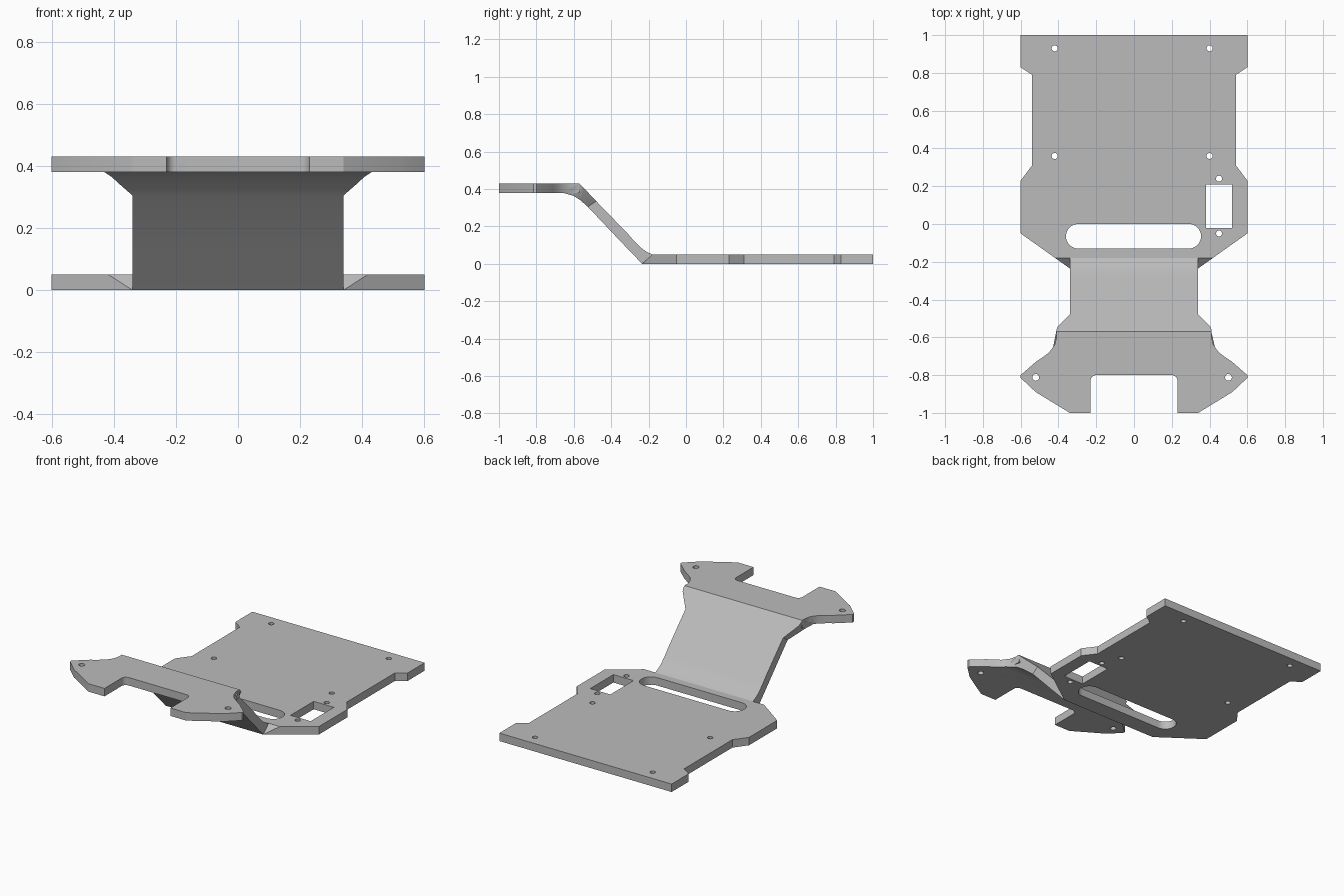
import bpy, bmesh, math
from mathutils import Vector

cube = bpy.data.objects.get("Cube")
if cube:
    bpy.data.objects.remove(cube, do_unlink=True)

grey = bpy.data.materials.new("plain grey metal")
grey.use_nodes = True
COLOUR = (0.5, 0.5, 0.5, 1)
grey.diffuse_color = COLOUR
grey.node_tree.nodes["Principled BSDF"].inputs["Base Color"].default_value = COLOUR

T = 0.05          # sheet thickness
TOP = 0.38        # underside of the raised plate


def make_object(name, bm):
    bmesh.ops.recalc_face_normals(bm, faces=bm.faces[:])
    mesh = bpy.data.meshes.new(name)
    bm.to_mesh(mesh)
    bm.free()
    mesh.materials.append(grey)
    obj = bpy.data.objects.new(name, mesh)
    bpy.context.collection.objects.link(obj)
    return obj


def prism(points, z0, z1):
    bm = bmesh.new()
    face = bm.faces.new([bm.verts.new((x, y, z0)) for x, y in points])
    out = bmesh.ops.extrude_face_region(bm, geom=[face])
    verts = [g for g in out["geom"] if isinstance(g, bmesh.types.BMVert)]
    bmesh.ops.translate(bm, verts=verts, vec=(0, 0, z1 - z0))
    return bm


def mirrored(half):
    return half + [(-x, y) for x, y in reversed(half)]


def rounded_rect(x0, x1, y0, y1, r, steps=8):
    pts = []
    corners = [(x1 - r, y1 - r), (x0 + r, y1 - r), (x0 + r, y0 + r), (x1 - r, y0 + r)]
    for i, (cx, cy) in enumerate(corners):
        for k in range(steps + 1):
            a = math.pi / 2 * (i + k / steps)
            pts.append((cx + r * math.cos(a), cy + r * math.sin(a)))
    return pts


def circle(cx, cy, r, n=20):
    return [(cx + r * math.cos(math.tau * i / n), cy + r * math.sin(math.tau * i / n))
            for i in range(n)]


def boolean(target, other, operation):
    mod = target.modifiers.new("bool", "BOOLEAN")
    mod.operation = operation
    mod.solver = "EXACT"
    mod.object = other
    bpy.context.view_layer.objects.active = target
    bpy.ops.object.modifier_apply(modifier=mod.name)
    bpy.data.objects.remove(other, do_unlink=True)


# Base plate, with its front edge cut to a slope
base_half = [(0.6, 1), (0.6, 0.83), (0.54, 0.79), (0.54, 0.31),
             (0.6, 0.23), (0.6, -0.05), (0.34, -0.235)]
bm = prism(mirrored(base_half), 0, T)
bmesh.ops.bisect_plane(bm, geom=bm.verts[:] + bm.edges[:] + bm.faces[:], dist=1e-4,
                       plane_co=(0, -0.235, 0), plane_no=Vector((0, -T, 0.055)).normalized(),
                       clear_outer=True)
bmesh.ops.contextual_create(bm, geom=[e for e in bm.edges if e.is_boundary])
plate = make_object("bent_plate", bm)

# Raised plate with two wings
wing_half = [(0.41, -0.57), (0.41, -0.60), (0.42, -0.64), (0.45, -0.68), (0.49, -0.71),
             (0.52, -0.73), (0.6, -0.80), (0.6, -0.815), (0.52, -0.89), (0.34, -1)]
raised = make_object("raised_plate", prism(mirrored(wing_half), TOP, TOP + T))

# Sloped web: upper y, z, half width, then lower y, z, half width
stations = [
    (-0.57, 0.43, 0.41, -0.66, 0.38, 0.43),
    (-0.56, 0.42, 0.41, -0.60, 0.363, 0.405),
    (-0.545, 0.404, 0.405, -0.565, 0.34, 0.38),
    (-0.48, 0.335, 0.34, -0.525, 0.305, 0.34),
    (-0.31, 0.16, 0.34, -0.345, 0.115, 0.34),
    (-0.28, 0.125, 0.34, -0.30, 0.068, 0.34),
    (-0.24, 0.085, 0.34, -0.27, 0.037, 0.34),
    (-0.21, 0.064, 0.34, -0.25, 0.016, 0.34),
    (-0.18, 0.05, 0.34, -0.235, 0, 0.34),
]
bm = bmesh.new()
rings = [[bm.verts.new(c) for c in ((-wu, yu, zu), (wu, yu, zu), (wl, yl, zl), (-wl, yl, zl))]
         for yu, zu, wu, yl, zl, wl in stations]
for a, b in zip(rings, rings[1:]):
    for i in range(4):
        j = (i + 1) % 4
        bm.faces.new((a[i], a[j], b[j], b[i]))
bm.faces.new(rings[0])
bm.faces.new(rings[-1])
web = make_object("sloped_web", bm)

boolean(plate, web, "UNION")
boolean(plate, raised, "UNION")

# Openings in the base: slot, window and screw holes
cuts = [rounded_rect(-0.36, 0.355, -0.13, 0, 0.0645),
        [(0.38, -0.02), (0.52, -0.02), (0.52, 0.21), (0.38, 0.21)]]
cuts += [circle(x, y, 0.016) for x in (-0.42, 0.40) for y in (0.36, 0.93)]
cuts += [circle(0.45, y, 0.016) for y in (-0.05, 0.24)]
# Openings in the raised plate: front notch and wing holes
cuts += [rounded_rect(-0.23, 0.23, -1.2, -0.8, 0.03)]
cuts += [circle(x, -0.812, 0.018) for x in (-0.52, 0.5)]
for points in cuts:
    cutter = make_object("cutter", prism(points, -0.2, 0.7))
    cutter.hide_render = True
    boolean(plate, cutter, "DIFFERENCE")

bpy.ops.object.select_all(action="DESELECT")
plate.select_set(True)
bpy.context.view_layer.objects.active = plate
bpy.ops.object.shade_smooth_by_angle(angle=math.radians(30))
